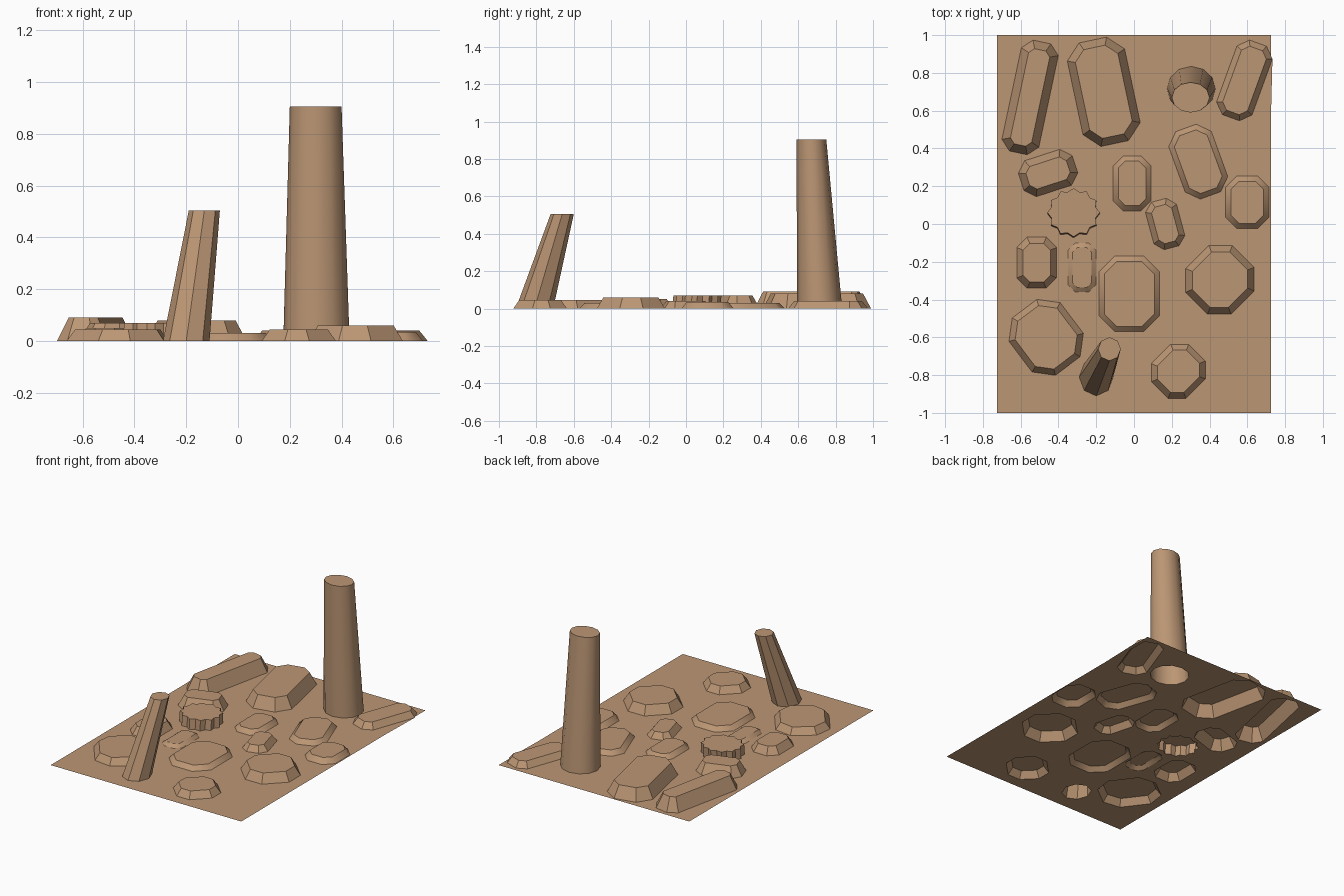
import bpy, bmesh, math
from mathutils import Vector, Matrix

if "Cube" in bpy.data.objects:
    bpy.data.objects.remove(bpy.data.objects["Cube"])

sand = bpy.data.materials.new("sandstone")
sand.diffuse_color = (0.50, 0.305, 0.175, 1)
sand.use_nodes = True
sand.node_tree.nodes["Principled BSDF"].inputs["Base Color"].default_value = sand.diffuse_color
footprints = []          # holes left open in the ground sheet


def chopped_box(cx, cy, w, h, angle):
    """Rotated rectangle with chopped corners, counter-clockwise."""
    c = 0.26 * min(w, h)
    a, b = w / 2, h / 2
    rot = Matrix.Rotation(math.radians(angle), 2)
    pts = []
    for sx, sy in ((1, -1), (1, 1), (-1, 1), (-1, -1)):
        pair = [Vector((sx * (a - c), sy * b)), Vector((sx * a, sy * (b - c)))]
        pts += pair if sx * sy < 0 else pair[::-1]
    return [rot @ p + Vector((cx, cy)) for p in pts]


def ellipse(cx, cy, rx, ry, n=12, ripple=0):
    out = []
    for i in range(n):
        a, r = 2 * math.pi * i / n, 1 + ripple * (-1) ** i
        out.append(Vector((cx + rx * r * math.cos(a), cy + ry * r * math.sin(a))))
    return out


def inset(pts, d):
    out = []
    for i, p in enumerate(pts):
        e1 = (p - pts[i - 1]).normalized()
        e2 = (pts[(i + 1) % len(pts)] - p).normalized()
        n1, n2 = Vector((-e1.y, e1.x)), Vector((-e2.y, e2.x))
        out.append(p + (n1 + n2) * d / (1 + n1.dot(n2)))
    return out


def finish(bm, name, smooth):
    mesh = bpy.data.meshes.new(name)
    bm.to_mesh(mesh)
    bm.free()
    mesh.materials.append(sand)
    ob = bpy.data.objects.new(name, mesh)
    bpy.context.collection.objects.link(ob)
    if smooth:
        bpy.context.view_layer.objects.active = ob
        ob.select_set(True)
        bpy.ops.object.shade_smooth_by_angle(angle=math.radians(35))
        ob.select_set(False)


def raised(name, base, top, h, smooth=True):
    """Open-bottomed shell from the base outline up to the top outline."""
    footprints.append(base)
    bm = bmesh.new()
    b = [bm.verts.new((p.x, p.y, 0)) for p in base]
    t = [bm.verts.new((p.x, p.y, h)) for p in top]
    for i in range(len(b)):
        j = (i + 1) % len(b)
        bm.faces.new((b[i], b[j], t[j], t[i]))
    bm.faces.new(t)
    finish(bm, name, smooth)


# Low rock mounds: centre x, y, width, depth, turn, height
mounds = [
    (-.55, .67, .20, .60, -12, .09),
    (-.16, .70, .31, .56, 12, .08),
    (.585, .76, .20, .42, -20, .04),
    (.34, .33, .24, .38, 20, .03),
    (.60, .115, .23, .28, 0, .035),
    (-.01, .215, .20, .29, 0, .03),
    (.165, .0, .17, .26, 15, .04),
    (-.455, .27, .30, .20, 18, .07),
    (-.515, -.205, .21, .27, 0, .05),
    (-.275, -.23, .15, .26, 0, .02),
    (-.025, -.37, .32, .40, 0, .03),
    (.455, -.295, .35, .34, 45, .06),
    (-.465, -.60, .34, .38, 37, .045),
    (.235, -.78, .28, .26, 45, .045),
]
for i, (*box, h) in enumerate(mounds):
    base = chopped_box(*box)
    raised(f"mound_{i + 1}", base, inset(base, 0.02 + 0.25 * h), h)

# Steep ragged block
block = ellipse(-.32, .055, .13, .12, 24, .07)
raised("ragged_block", block, [p + Vector((0, .006)) for p in block], .07, False)

# Tall and leaning pillars
raised("tall_pillar", ellipse(.303, .715, .128, .12), ellipse(.30, .67, .10, .08), .905)
raised("leaning_pillar", ellipse(-.20, -.81, .09, .10, 8), ellipse(-.13, -.662, .06, .062, 8), .505)

# Ground sheet with an opening below every raised part
bm = bmesh.new()
edges = []
sheet = [Vector((.725 * sx, sy)) for sx, sy in ((-1, -1), (1, -1), (1, 1), (-1, 1))]
for loop in [sheet] + footprints:
    vs = [bm.verts.new((p.x, p.y, 0)) for p in loop]
    edges += [bm.edges.new((vs[i - 1], vs[i])) for i in range(len(vs))]
bmesh.ops.triangle_fill(bm, edges=edges, use_beauty=True, normal=(0, 0, 1))
for f in bm.faces:
    f.normal_update()
    if f.normal.z < 0:
        f.normal_flip()
finish(bm, "ground_sheet", False)
